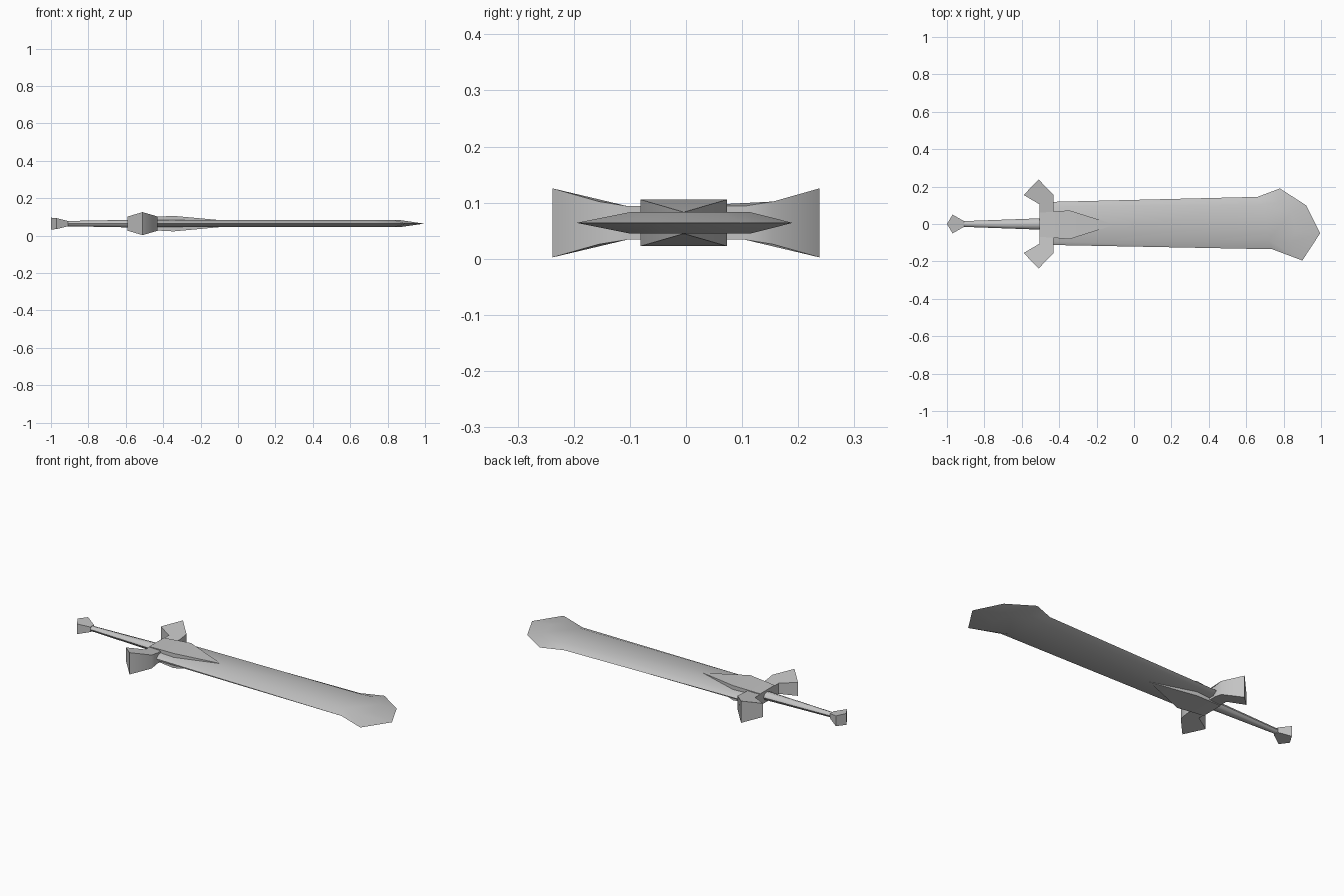
import bpy, math

if "Cube" in bpy.data.objects:
    bpy.data.objects.remove(bpy.data.objects["Cube"])

ZC = 0.064  # height of the middle plane

steel = bpy.data.materials.new("grey steel")
steel.diffuse_color = (0.55, 0.55, 0.55, 1)
steel.use_nodes = True
steel.node_tree.nodes["Principled BSDF"].inputs["Base Color"].default_value = steel.diffuse_color


def make(name, verts, faces, angle=50):
    me = bpy.data.meshes.new(name)
    me.from_pydata([(x, y, z + ZC) for x, y, z in verts], [], faces)
    me.materials.append(steel)
    ob = bpy.data.objects.new(name, me)
    bpy.context.collection.objects.link(ob)
    bpy.context.view_layer.objects.active = ob
    ob.select_set(True)
    # outward normals
    bpy.ops.object.mode_set(mode='EDIT')
    bpy.ops.mesh.select_all(action='SELECT')
    bpy.ops.mesh.normals_make_consistent(inside=False)
    bpy.ops.object.mode_set(mode='OBJECT')
    bpy.ops.object.shade_smooth_by_angle(angle=math.radians(angle))
    ob.select_set(False)
    return ob


def loft(name, rings, angle=50):
    """Skin rings that share the same point count and cap both ends."""
    n = len(rings[0])
    faces = [(r * n + i, r * n + (i + 1) % n, (r + 1) * n + (i + 1) % n, (r + 1) * n + i)
             for r in range(len(rings) - 1) for i in range(n)]
    faces += [tuple(range(n)), tuple(range((len(rings) - 1) * n, len(rings) * n))]
    return make(name, [p for r in rings for p in r], faces, angle)


def plate(name, outline):
    """Solid from a plan outline of (x, y, half height), mirrored in z."""
    n = len(outline)
    verts = [(x, y, h) for x, y, h in outline] + [(x, y, -h) for x, y, h in outline]
    faces = [tuple(range(n)), tuple(range(n, 2 * n))]
    faces += [(i, (i + 1) % n, n + (i + 1) % n, n + i) for i in range(n)]
    return make(name, verts, faces)


# Blade: sharp outer edge at mid height, raised flat on both sides
edge = [(-0.45, 0.118), (0.66, 0.145), (0.78, 0.19), (0.92, 0.10),
        (0.995, -0.05), (0.90, -0.195), (0.74, -0.135), (-0.45, -0.112)]
flat = [(-0.45, 0.093), (0.69, 0.105), (0.77, 0.115), (0.84, 0.06),
        (0.865, -0.04), (0.83, -0.10), (0.72, -0.085), (-0.45, -0.092)]
T = 0.019
n = len(edge)
verts = [(x, y, 0) for x, y in edge] + [(x, y, T) for x, y in flat] + [(x, y, -T) for x, y in flat]
faces = [tuple(range(n, 2 * n)), tuple(range(2 * n, 3 * n))]
for i in range(n - 1):
    for k in (n, 2 * n):
        faces.append((i, i + 1, k + i + 1, k + i))
faces.append((0, n, 2 * n - 1, n - 1, 3 * n - 1, 2 * n))
make("blade", verts, faces)

# Grip: tapered eight-sided rod
loft("grip", [[(x, ry * math.cos(a * math.pi / 4), rz * math.sin(a * math.pi / 4)) for a in range(8)]
              for x, ry, rz in ((-0.92, 0.015, 0.014), (-0.48, 0.031, 0.022))])

# Pommel: flared wedge with an upright edge at the end
plate("pommel", [(-1.0, 0, 0.032), (-0.97, 0.05, 0.029), (-0.91, 0.016, 0.014),
                 (-0.91, -0.016, 0.014), (-0.97, -0.05, 0.029)])

# Guard: crossbar and two flared wings
for s, side in ((1, "back"), (-1, "front")):
    plate(side + "_guard_wing", [(-0.505, 0.0, 0.03), (-0.505, s * 0.105, 0.03),
                                 (-0.59, s * 0.155, 0.038), (-0.51, s * 0.238, 0.0615),
                                 (-0.43, s * 0.155, 0.038), (-0.43, s * 0.105, 0.03),
                                 (-0.43, 0.0, 0.03)])

# Collar: block tapering to a point on the blade
Y0 = -0.004
loft("collar", [[(x, Y0 + w, h), (x, Y0 - w, h), (x, Y0 - w, -h), (x, Y0 + w, -h)]
                for x, w, h in ((-0.505, 0.064, 0.033), (-0.345, 0.077, 0.0415), (-0.105, 0.001, 0.0195))])
